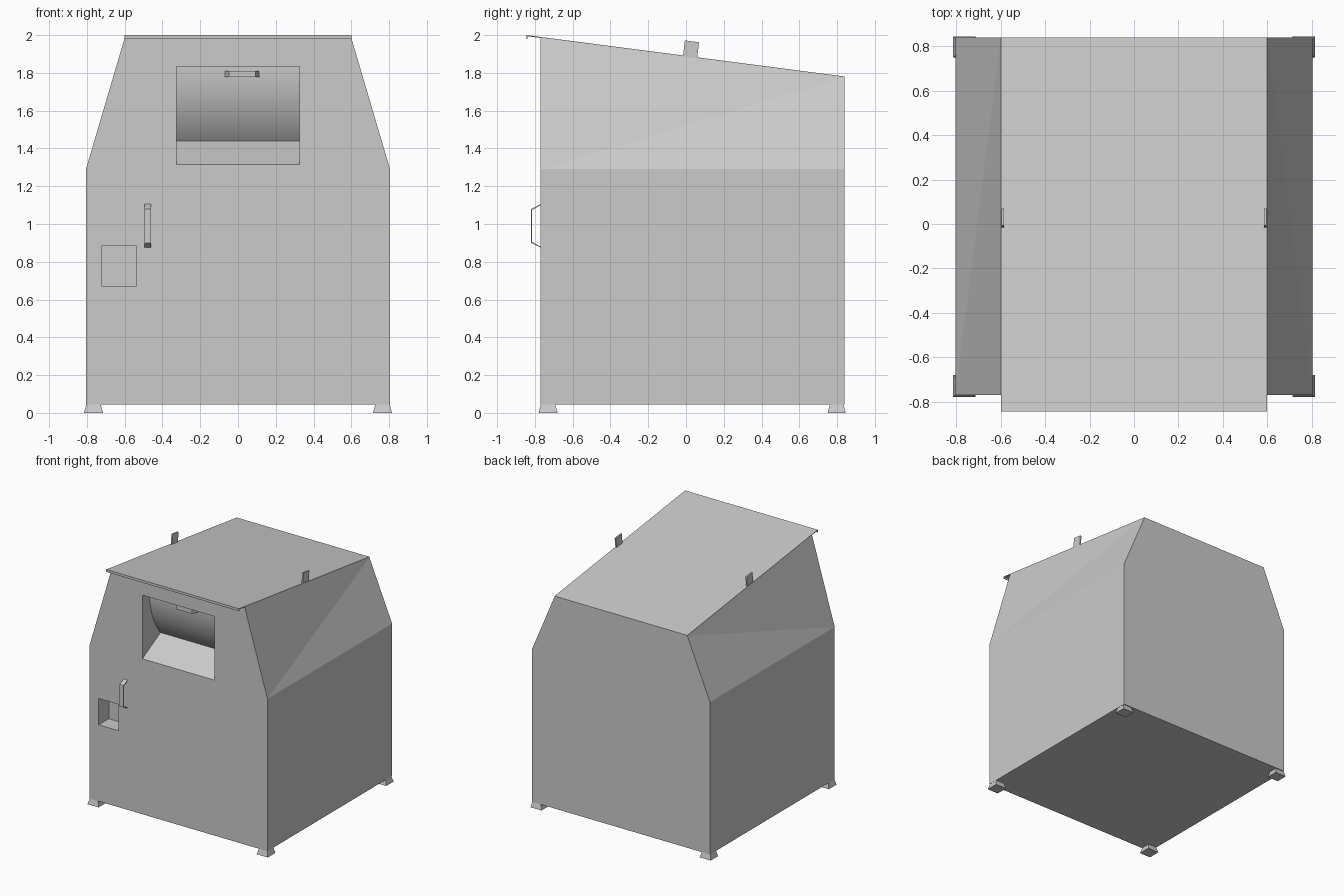
import bpy, bmesh, math
from mathutils import Vector

if "Cube" in bpy.data.objects:
    bpy.data.objects.remove(bpy.data.objects["Cube"])


def finish(name, bm):
    bmesh.ops.recalc_face_normals(bm, faces=bm.faces[:])
    mesh = bpy.data.meshes.new(name)
    bm.to_mesh(mesh)
    bm.free()
    ob = bpy.data.objects.new(name, mesh)
    bpy.context.collection.objects.link(ob)
    return ob


def loft(name, ring_a, ring_b):
    """Closed solid between two matching rings of 3D points."""
    bm = bmesh.new()
    a = [bm.verts.new(p) for p in ring_a]
    b = [bm.verts.new(p) for p in ring_b]
    bm.faces.new(a)
    bm.faces.new(b[::-1])
    n = len(a)
    for i in range(n):
        j = (i + 1) % n
        bm.faces.new((a[i], b[i], b[j], a[j]))
    return finish(name, bm)


def prism_x(name, pts, x0, x1):
    return loft(name, [(x0, y, z) for y, z in pts], [(x1, y, z) for y, z in pts])


def strip(pts, t):
    """Outline of a bent strip: outer path plus the same path moved in by t."""
    c = sum((Vector(p) for p in pts), Vector((0, 0))) / len(pts)
    inner = []
    for i, p in enumerate(pts):
        q = Vector(p)
        if 0 < i < len(pts) - 1:
            q += Vector([t if d > 0 else -t for d in c - q])
        else:
            q += (c - q).normalized() * t
        inner.append(tuple(q))
    return pts + inner[::-1]


def roof_z(y):
    return 2.0 - 0.13 * (y + 0.845)


W, TOP, FRONT, BACK = 0.805, 0.60, -0.77, 0.84


# Body: hexagonal section, lower at the back
def section(y):
    t = roof_z(y) - 0.005
    return [(-W, y, 0.045), (W, y, 0.045), (W, y, 1.29),
            (TOP, y, t), (-TOP, y, t), (-W, y, 1.29)]


body = loft("body", section(FRONT), section(BACK))
bm = bmesh.new()
bm.from_mesh(body.data)
bmesh.ops.triangulate(bm, faces=bm.faces[:])
bm.to_mesh(body.data)
bm.free()

# Cut the feed opening (sloping floor) and the lock recess
feed = prism_x("feed_cutter", [(-0.9, 1.835), (-0.9, 1.315), (FRONT, 1.315),
                               (-0.50, 1.459), (-0.50, 1.835)], -0.325, 0.325)
lock = prism_x("lock_cutter", [(-0.9, 0.67), (-0.64, 0.67),
                               (-0.64, 0.885), (-0.9, 0.885)], -0.72, -0.54)
bpy.context.view_layer.objects.active = body
for cutter in (feed, lock):
    cutter.hide_render = True
    mod = body.modifiers.new("cut", 'BOOLEAN')
    mod.object = cutter
    mod.solver = 'EXACT'
    bpy.ops.object.modifier_apply(modifier=mod.name)
    bpy.data.objects.remove(cutter)

# Curved drum flap inside the opening
R, end = 0.60, math.asin(0.39 / 0.60)
arc = [(-0.08 - R * math.cos(end * i / 20), 1.83 - R * math.sin(end * i / 20))
       for i in range(21)]
drum = prism_x("drum_flap", [(-0.49, 1.836), (-0.68, 1.836)] + arc + [(-0.49, 1.44)],
               -0.325, 0.325)
bpy.ops.object.select_all(action='DESELECT')
drum.select_set(True)
bpy.context.view_layer.objects.active = drum
bpy.ops.object.shade_smooth_by_angle(angle=math.radians(20))

# Bent strip handles on the door and the drum
prism_x("door_handle", strip([(FRONT, 1.105), (-0.82, 1.08), (-0.82, 0.90),
                              (FRONT, 0.875)], 0.006), -0.495, -0.46)
pts = strip([(-0.07, -0.675), (-0.048, -0.725), (0.092, -0.725), (0.114, -0.675)], 0.006)
loft("drum_handle", [(x, y, 1.777) for x, y in pts], [(x, y, 1.81) for x, y in pts])

# Roof sheet with a folded front lip
prism_x("roof", [(-0.845, 1.98), (-0.845, 2.0), (BACK, roof_z(BACK)),
                 (BACK, roof_z(BACK) - 0.005), (-0.84, 1.994), (-0.84, 1.98)], -TOP, TOP)

for side, sx in (("left", -1), ("right", 1)):
    # Lifting lug, square to the sloping roof
    prism_x(side + "_lifting_lug", [(-0.018, 1.87), (0.057, 1.86), (0.069, 1.962),
                                    (-0.006, 1.972)], sx * 0.585, sx * 0.597)
    # Flared corner feet
    for end_name, y0, y1, sy in (("front", -0.78, -0.68, -1), ("back", 0.845, 0.75, 1)):
        def ring(inset, z):
            xo, xi = sx * (0.815 - inset), sx * (0.715 + inset)
            yo, yi = y0 - sy * inset, y1 + sy * inset
            return [(xo, yo, z), (xi, yo, z), (xi, yi, z), (xo, yi, z)]
        loft(f"{end_name}_{side}_foot", ring(0, 0), ring(0.012, 0.046))
